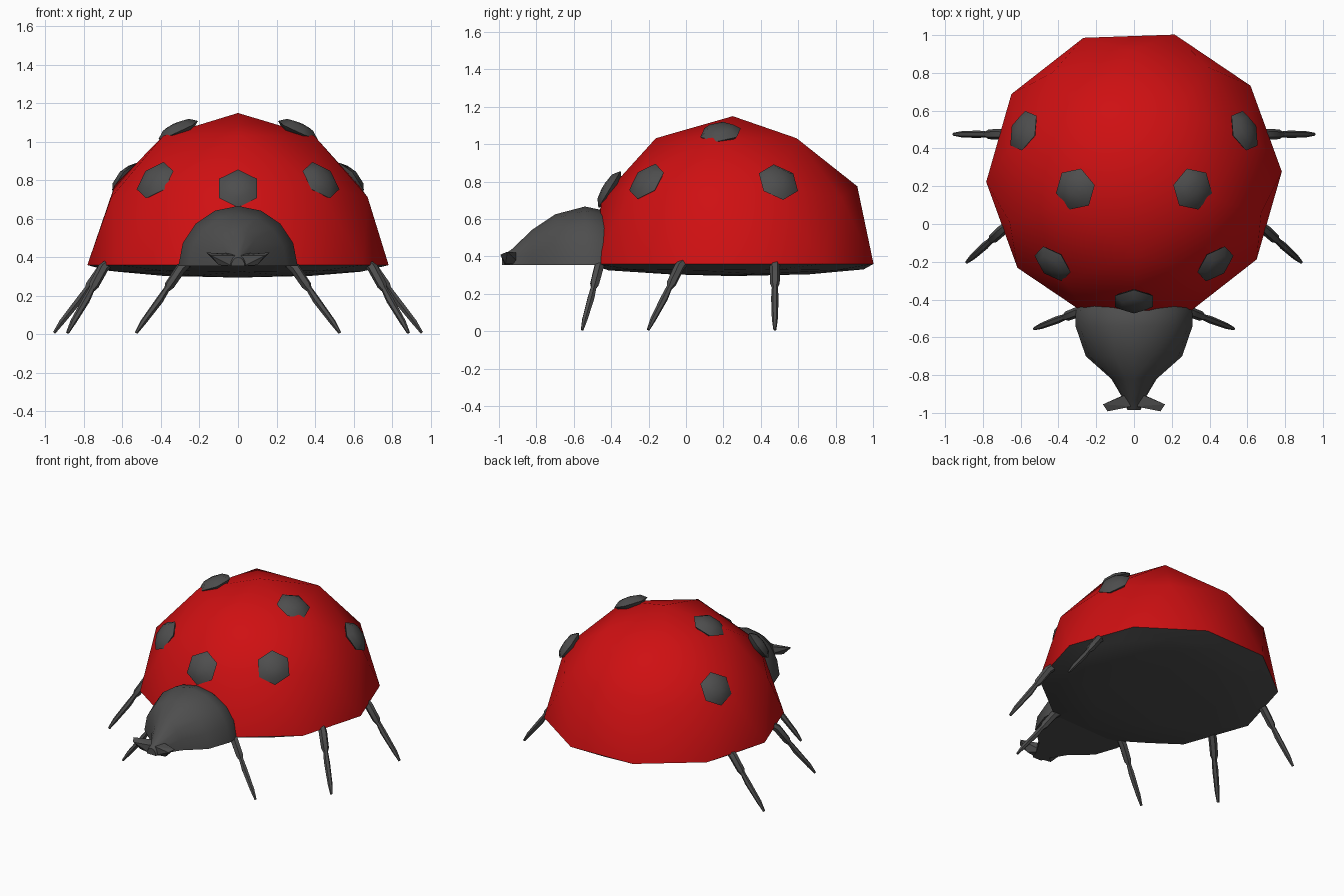
import bpy, bmesh, math
from math import sin, cos, pi, radians
from mathutils import Vector, Matrix

if "Cube" in bpy.data.objects:
    bpy.data.objects.remove(bpy.data.objects["Cube"])


def material(name, rgb):
    m = bpy.data.materials.new(name)
    m.diffuse_color = (*rgb, 1)
    m.use_nodes = True
    m.node_tree.nodes["Principled BSDF"].inputs["Base Color"].default_value = m.diffuse_color
    return m


RED = material("red", (0.62, 0.005, 0.006))
DARK = material("dark", (0.075, 0.075, 0.075))
CENTRE = Vector((0, 0.25, 0.36))


def finish(name, bm, mat, angle=None):
    bmesh.ops.recalc_face_normals(bm, faces=bm.faces[:])
    me = bpy.data.meshes.new(name)
    bm.to_mesh(me)
    bm.free()
    me.materials.append(mat)
    ob = bpy.data.objects.new(name, me)
    bpy.context.collection.objects.link(ob)
    bpy.ops.object.select_all(action='DESELECT')
    ob.select_set(True)
    bpy.context.view_layer.objects.active = ob
    if angle:
        bpy.ops.object.shade_smooth_by_angle(angle=radians(angle))
    return ob


def loft(bm, rings):
    """Skin a list of equal-length closed rings and cap both ends."""
    rows = [[bm.verts.new(p) for p in r] for r in rings]
    n = len(rows[0])
    for a, b in zip(rows, rows[1:]):
        for i in range(n):
            j = (i + 1) % n
            bm.faces.new((a[i], a[j], b[j], b[i]))
    bm.faces.new(rows[0])
    bm.faces.new(rows[-1])


def half_ball(name, keep, radius, height, mat):
    """Upper (keep=1) or lower (keep=-1) half of a low-poly ball."""
    bm = bmesh.new()
    bmesh.ops.create_icosphere(bm, subdivisions=2, radius=1)
    bmesh.ops.delete(bm, geom=[v for v in bm.verts if v.co.z * keep < -0.01], context='VERTS')
    bm.transform(Matrix.Translation(CENTRE) @ Matrix.Rotation(radians(-16), 4, 'Z')
                 @ Matrix.Diagonal((radius, radius, height, 1)))
    ob = finish(name, bm, mat, 60)
    # an open half gets its outward direction checked from the first face
    f = ob.data.polygons[0]
    if (f.center - CENTRE).dot(f.normal) < 0:
        ob.data.flip_normals()
    return ob


# domed shell and shallow belly
half_ball("wing_shell", 1, 0.783, 0.79, RED)
half_ball("belly", -1, 0.783, 0.065, DARK)

# head: half-round sections (y, half width, height) tapering to a snout
bm = bmesh.new()
sections = [(-0.40, 0.28, 0.25), (-0.46, 0.31, 0.295), (-0.54, 0.31, 0.312), (-0.70, 0.255, 0.27),
            (-0.82, 0.12, 0.19), (-0.93, 0.055, 0.085), (-0.985, 0.035, 0.045)]
loft(bm, [[(w * cos(pi * i / 8), y, 0.355 + h * sin(pi * i / 8)) for i in range(9)]
          for y, w, h in sections])
finish("head", bm, DARK, 50)

# mouth feelers, one each side of the snout
for side, label in ((1, "right"), (-1, "left")):
    bm = bmesh.new()
    for x, y, z in [(0.01, -0.89, 0.42), (0.02, -0.89, 0.36), (0.01, -0.965, 0.41), (0.03, -0.97, 0.355),
                    (0.165, -0.955, 0.425), (0.14, -0.992, 0.41), (0.10, -0.965, 0.36)]:
        bm.verts.new((x * side, y, z))
    bmesh.ops.convex_hull(bm, input=bm.verts[:])
    finish(label + "_feeler", bm, DARK)

# spots: flat six-sided lenses laid on the shell
spots = [(0, -0.42, 0.765)]
for x, y, z in [(0.43, -0.21, 0.80), (0.31, 0.185, 1.06), (0.575, 0.49, 0.79)]:
    spots += [(x, y, z), (-x, y, z)]
for k, p in enumerate(spots):
    n = (Vector(p) - CENTRE).normalized()
    side = n.cross(Vector((0, 0, 1))).normalized()
    up = side.cross(n)
    mid = CENTRE + n * 0.77
    bm = bmesh.new()
    loft(bm, [[mid + n * h + (up * cos(i * pi / 3) + side * sin(i * pi / 3)) * r for i in range(6)]
              for r, h in ((0.07, -0.035), (0.115, 0.0), (0.075, 0.03), (0.02, 0.038))])
    finish("spot_%d" % (k + 1), bm, DARK, 60)

# legs: thick thigh plus thinner tapered shin; (reach, height, radius)
THIGH = [(-0.06, 0.385, 0.020), (0.0, 0.345, 0.028), (0.065, 0.255, 0.026), (0.085, 0.225, 0.012)]
SHIN = [(0.06, 0.265, 0.014), (0.12, 0.178, 0.020), (0.21, 0.065, 0.016), (0.25, 0.008, 0.008)]


def limb(bm, path, base, out):
    across = Vector((-out.y, out.x, 0))
    pts = [base + out * s + Vector((0, 0, z)) for s, z, r in path]
    rings = []
    for i, p in enumerate(pts):
        along = (pts[min(i + 1, len(pts) - 1)] - pts[max(i - 1, 0)]).normalized()
        n = along.cross(across)
        rings.append([p + (across * cos(a * pi / 3) + n * sin(a * pi / 3)) * path[i][2]
                      for a in range(6)])
    loft(bm, rings)


for name, x, y, turn in (("front", 0.295, -0.465, -21), ("middle", 0.70, -0.035, -42), ("rear", 0.705, 0.475, 0)):
    for side, label in ((1, "right"), (-1, "left")):
        bm = bmesh.new()
        out = Vector((side * cos(radians(turn)), sin(radians(turn)), 0))
        for path in (THIGH, SHIN):
            limb(bm, path, Vector((side * x, y, 0)), out)
        finish("%s_%s_leg" % (name, label), bm, DARK, 50)
